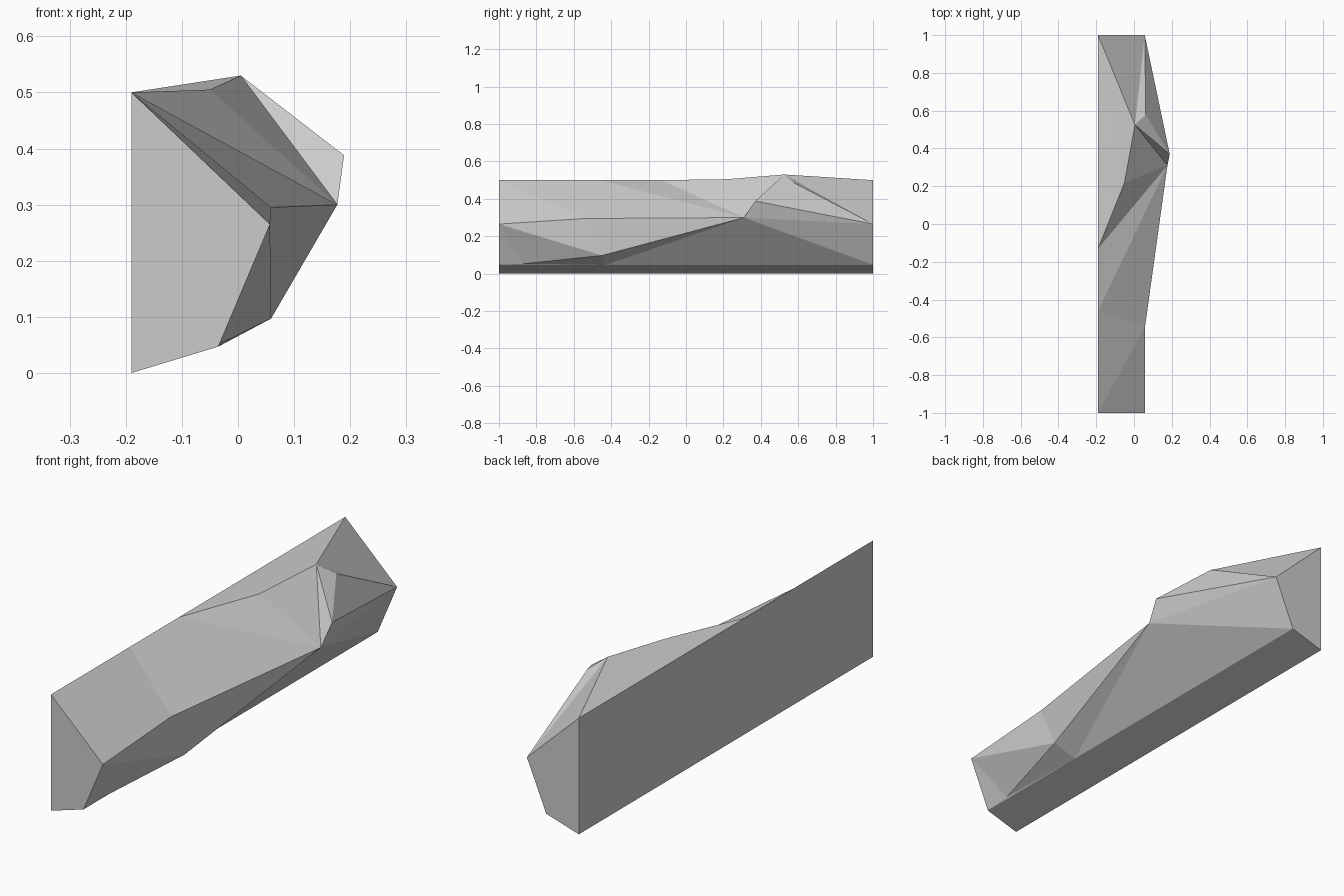
import bpy
import bmesh

# Remove the default object
cube = bpy.data.objects.get("Cube")
if cube:
    bpy.data.objects.remove(cube, do_unlink=True)

# Single stone colour
stone = bpy.data.materials.new("grey stone")
stone.use_nodes = True
colour = (0.6, 0.6, 0.6, 1)
stone.diffuse_color = colour
stone.node_tree.nodes["Principled BSDF"].inputs["Base Color"].default_value = colour

bm = bmesh.new()
points = {}


def add_point(name, x, y, z):
    points[name] = bm.verts.new((x, y, z))


def add_faces(*rows):
    for row in rows:
        bm.faces.new([points[name] for name in row.split()])


# Same end profile at the front and the back
wall_x = -0.19
profile = {"foot": (wall_x, 0), "toe": (-0.035, 0.047),
           "side": (0.057, 0.265), "crest": (wall_x, 0.5)}
for end, y in (("front", -1), ("back", 1)):
    for name, (x, z) in profile.items():
        add_point(end + "_" + name, x, y, z)

# Chipped points along the top of the wall and the underside
add_point("crest_near", wall_x, -0.46, 0.5)
add_point("crest_mid", wall_x, -0.13, 0.5)
add_point("toe_near", -0.03, -0.87, 0.053)
add_point("toe_mid", -0.035, -0.43, 0.047)

# Points of the rough outer side
add_point("ridge", 0.059, -0.54, 0.295)
add_point("keel", 0.059, -0.45, 0.097)
add_point("bulge", 0.177, 0.31, 0.3)
add_point("knob", 0.189, 0.37, 0.388)
add_point("peak", 0.005, 0.525, 0.53)
add_point("shoulder", -0.05, 0.22, 0.505)
add_point("notch", 0.062, 0.58, 0.484)

# Flat wall, base and ends
add_faces(
    "front_foot front_crest crest_near crest_mid back_crest back_foot",
    "front_foot back_foot back_toe toe_mid front_toe",
    "front_foot front_toe front_side front_crest",
    "back_foot back_crest back_side back_toe",
)

# Upper facets
add_faces(
    "front_crest front_side ridge",
    "front_crest ridge crest_near",
    "crest_near ridge bulge",
    "crest_near bulge crest_mid",
    "crest_mid bulge shoulder",
    "shoulder bulge peak",
    "crest_mid shoulder back_crest",
    "shoulder peak back_crest",
    "peak back_side back_crest",
    "peak notch back_side",
    "peak knob notch",
    "peak bulge knob",
    "notch knob back_side",
)

# Lower facets
add_faces(
    "knob bulge back_side",
    "bulge back_toe back_side",
    "bulge toe_mid back_toe",
    "bulge keel toe_mid",
    "ridge keel bulge",
    "front_side keel ridge",
    "front_side toe_near keel",
    "front_side front_toe toe_near",
    "toe_near toe_mid keel",
    "front_toe toe_mid toe_near",
)

bmesh.ops.recalc_face_normals(bm, faces=bm.faces)
mesh = bpy.data.meshes.new("rock_ledge")
bm.to_mesh(mesh)
bm.free()
mesh.materials.append(stone)
rock = bpy.data.objects.new("rock_ledge", mesh)
bpy.context.collection.objects.link(rock)
